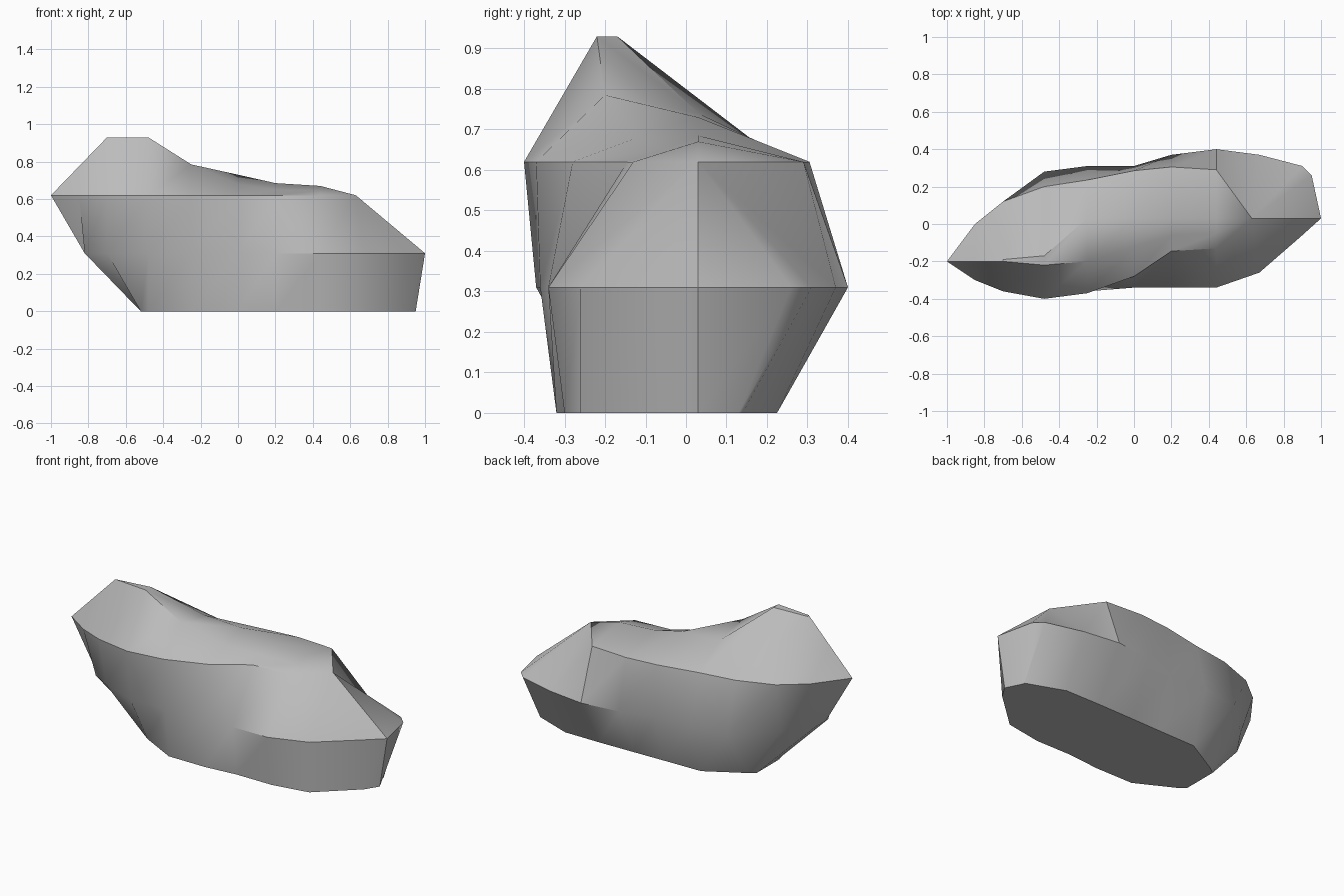
import bpy
import bmesh
from math import radians

cube = bpy.data.objects.get("Cube")
if cube:
    bpy.data.objects.remove(cube, do_unlink=True)

# Plain grey stone
stone = bpy.data.materials.new("stone_grey")
stone.use_nodes = True
colour = (0.5, 0.5, 0.5, 1)
stone.diffuse_color = colour
stone.node_tree.nodes["Principled BSDF"].inputs["Base Color"].default_value = colour

# Shared stations along the length of the boulder
STATIONS = (-1, -.85, -.7, -.48, -.25, 0, .2, .44, .67, .9, 1)


def clamp(value, low, high):
    return max(low, min(value, high))


def outline(bm, z, low, high, chamfer, front, back):
    """Closed horizontal contour: front side left to right, then back side."""
    front_verts = [bm.verts.new((clamp(x, low, high), y, z))
                   for x, y in zip(STATIONS, front)]
    back_verts = [bm.verts.new((clamp(x, low, high - chamfer), y, z))
                  for x, y in zip(STATIONS, back)]
    return front_verts, back_verts


def bridge(bm, first, second, closed=False):
    """Quads between two equally long rows of vertices."""
    count = len(first)
    for i in range(count if closed else count - 1):
        j = (i + 1) % count
        bm.faces.new((first[i], first[j], second[j], second[i]))


bm = bmesh.new()

# Base, belly and shoulder contours
base = outline(bm, 0, -.52, .95, .05,
               (-.06, -.12, -.17, -.2, -.32, -.32, -.3, -.3, -.26, -.05, .03),
               (-.06, 0, .05, .08, .21, .215, .22, .225, .225, .14, .13))
belly = outline(bm, .31, -.82, 1, .05,
                (-.2, -.22, -.29, -.37, -.36, -.34, -.34, -.34, -.26, -.06, .03),
                (-.2, -.1, .075, .28, .31, .31, .37, .4, .37, .31, .26))
shoulder = outline(bm, .62, -1, .63, 0,
                   (-.2, -.3, -.36, -.4, -.37, -.28, -.145, -.13, .03, .03, .03),
                   (-.2, 0, .12, .2, .235, .285, .305, .29, .03, .03, .03))

# Side walls and flat underside
rings = [front + back[::-1] for front, back in (base, belly, shoulder)]
for lower, upper in zip(rings, rings[1:]):
    bridge(bm, lower, upper, closed=True)
bm.faces.new(rings[0][::-1])


def crest(ys, zs):
    """Open row of vertices across the top, ending on the right tip."""
    return [bm.verts.new((clamp(x, -1, .63), y, z))
            for x, y, z in zip(STATIONS, ys, zs)]


# Peak and the ridge falling away from it
tail = (.03,) * 3
edge = (.62,) * 3
front_crest = crest((-.2, -.2, -.2, -.22, -.2, -.12, -.06, -.05) + tail,
                    (.62, .775, .93, .93, .785, .68, .65, .645) + edge)
back_crest = crest((-.2, -.1, -.19, -.17, .03, .03, .03, .03) + tail,
                   (.62, .7, .925, .93, .74, .73, .685, .67) + edge)
rows = [shoulder[0], front_crest, back_crest, shoulder[1]]
for near, far in zip(rows, rows[1:]):
    bridge(bm, near, far)

# Weld the tips and tidy
bmesh.ops.remove_doubles(bm, verts=bm.verts[:], dist=.002)
bmesh.ops.dissolve_degenerate(bm, edges=bm.edges[:], dist=.001)
bmesh.ops.recalc_face_normals(bm, faces=bm.faces[:])

mesh = bpy.data.meshes.new("boulder")
bm.to_mesh(mesh)
bm.free()
mesh.materials.append(stone)
boulder = bpy.data.objects.new("boulder", mesh)
bpy.context.collection.objects.link(boulder)

bpy.ops.object.select_all(action="DESELECT")
boulder.select_set(True)
bpy.context.view_layer.objects.active = boulder
bpy.ops.object.shade_smooth_by_angle(angle=radians(36))
